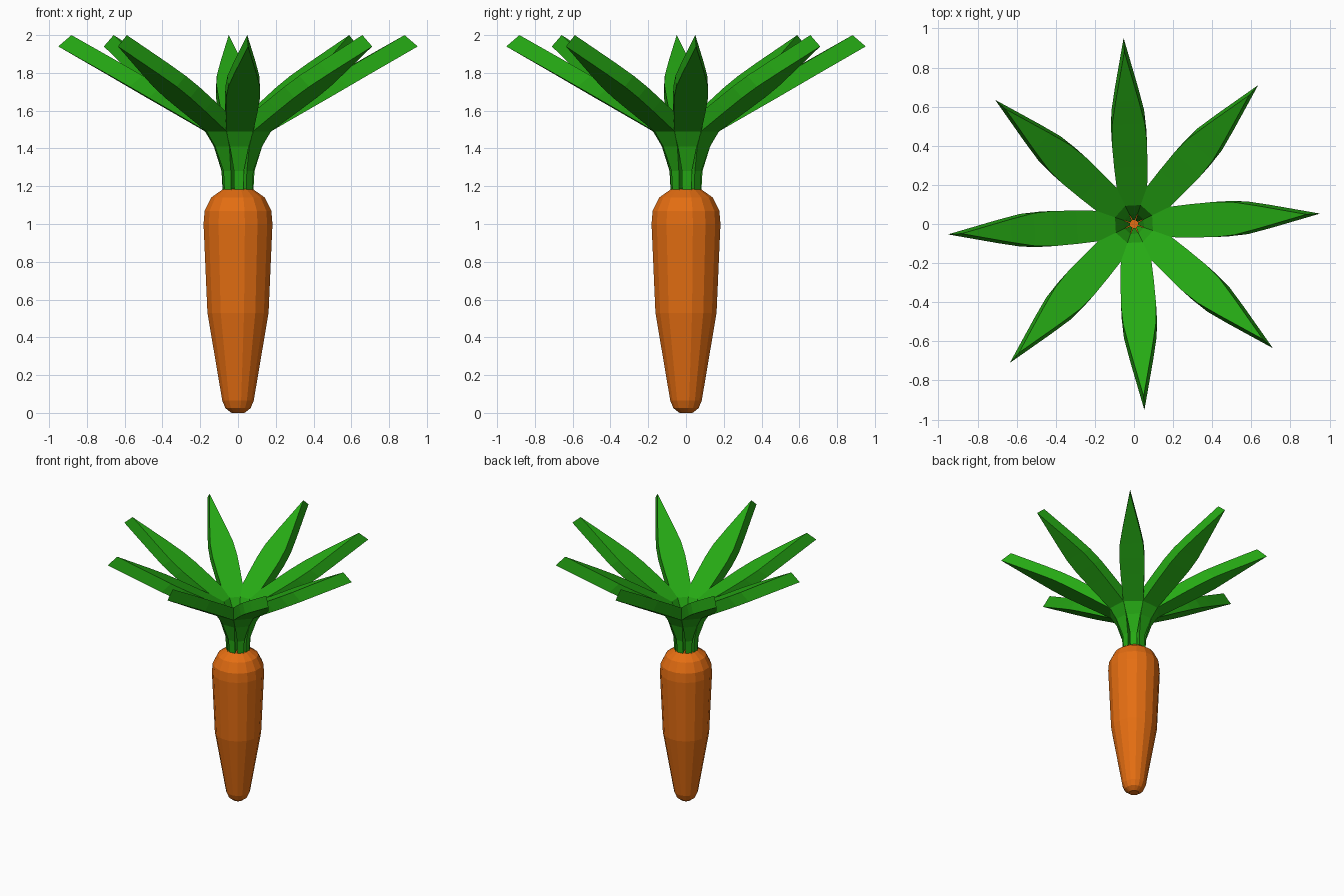
import bpy, bmesh, math
from mathutils import Matrix

if "Cube" in bpy.data.objects:
    bpy.data.objects.remove(bpy.data.objects["Cube"])


def material(name, rgb):
    m = bpy.data.materials.new(name)
    m.diffuse_color = (*rgb, 1)
    m.use_nodes = True
    m.node_tree.nodes["Principled BSDF"].inputs["Base Color"].default_value = m.diffuse_color
    return m


def finish(name, bm, mat):
    bmesh.ops.recalc_face_normals(bm, faces=bm.faces)
    me = bpy.data.meshes.new(name)
    bm.to_mesh(me)
    bm.free()
    me.materials.append(mat)
    ob = bpy.data.objects.new(name, me)
    bpy.context.collection.objects.link(ob)
    return ob


orange = material("carrot orange", (0.78, 0.155, 0.006))
green = material("leaf green", (0.019, 0.40, 0.007))

# Root: faceted 16-sided lathe
SIDES = 16
profile = [(0.035, 0.0), (0.068, 0.025), (0.085, 0.065), (0.165, 0.53),
           (0.186, 1.0), (0.18, 1.07), (0.145, 1.14), (0.08, 1.185)]
bm = bmesh.new()
rings = []
for r, z in profile:
    ring = []
    for i in range(SIDES):
        a = 2 * math.pi * (i + 0.5) / SIDES
        ring.append(bm.verts.new((r * math.cos(a), r * math.sin(a), z)))
    rings.append(ring)
for lo, hi in zip(rings, rings[1:]):
    for i in range(SIDES):
        j = (i + 1) % SIDES
        bm.faces.new((lo[i], lo[j], hi[j], hi[i]))
bm.faces.new(rings[0])
bm.faces.new(rings[-1])
finish("carrot_root", bm, orange)

# Leaf stations: outer radius, outer z, inner radius, inner z, half width
stations = [(0.080, 1.17, 0.025, 1.17, 0.024),
            (0.086, 1.28, 0.020, 1.30, 0.026),
            (0.125, 1.41, 0.050, 1.45, 0.050),
            (0.170, 1.49, 0.095, 1.545, 0.072),
            (0.360, 1.60, 0.290, 1.657, 0.085),
            (0.480, 1.669, 0.410, 1.727, 0.090),
            (0.580, 1.727, 0.510, 1.785, 0.084),
            (0.700, 1.796, 0.630, 1.855, 0.059)]


def leaf(name, angle):
    bm = bmesh.new()
    sections = []
    for ro, zo, ri, zi, w in stations:
        wi = w if ri > 0.09 else w * ri / ro   # stalk narrows toward the centre
        sections.append([bm.verts.new(p) for p in
                         ((ro, -w, zo), (ro, w, zo), (ri, wi, zi), (ri, -wi, zi))])
    for a, b in zip(sections, sections[1:]):
        for i in range(4):
            j = (i + 1) % 4
            bm.faces.new((a[i], a[j], b[j], b[i]))
    bm.faces.new(sections[0])
    # Pointed tip
    low = bm.verts.new((0.953, 0, 1.94))
    high = bm.verts.new((0.883, 0, 2.0))
    a, b, c, d = sections[-1]
    bm.faces.new((a, b, low))
    bm.faces.new((b, c, high, low))
    bm.faces.new((c, d, high))
    bm.faces.new((d, a, low, high))
    bm.transform(Matrix.Rotation(angle, 4, 'Z'))
    finish(name, bm, green)


# Crown of eight leaves
for k in range(8):
    leaf(f"leaf_{k + 1}", math.radians(3.2 + 45 * k))
